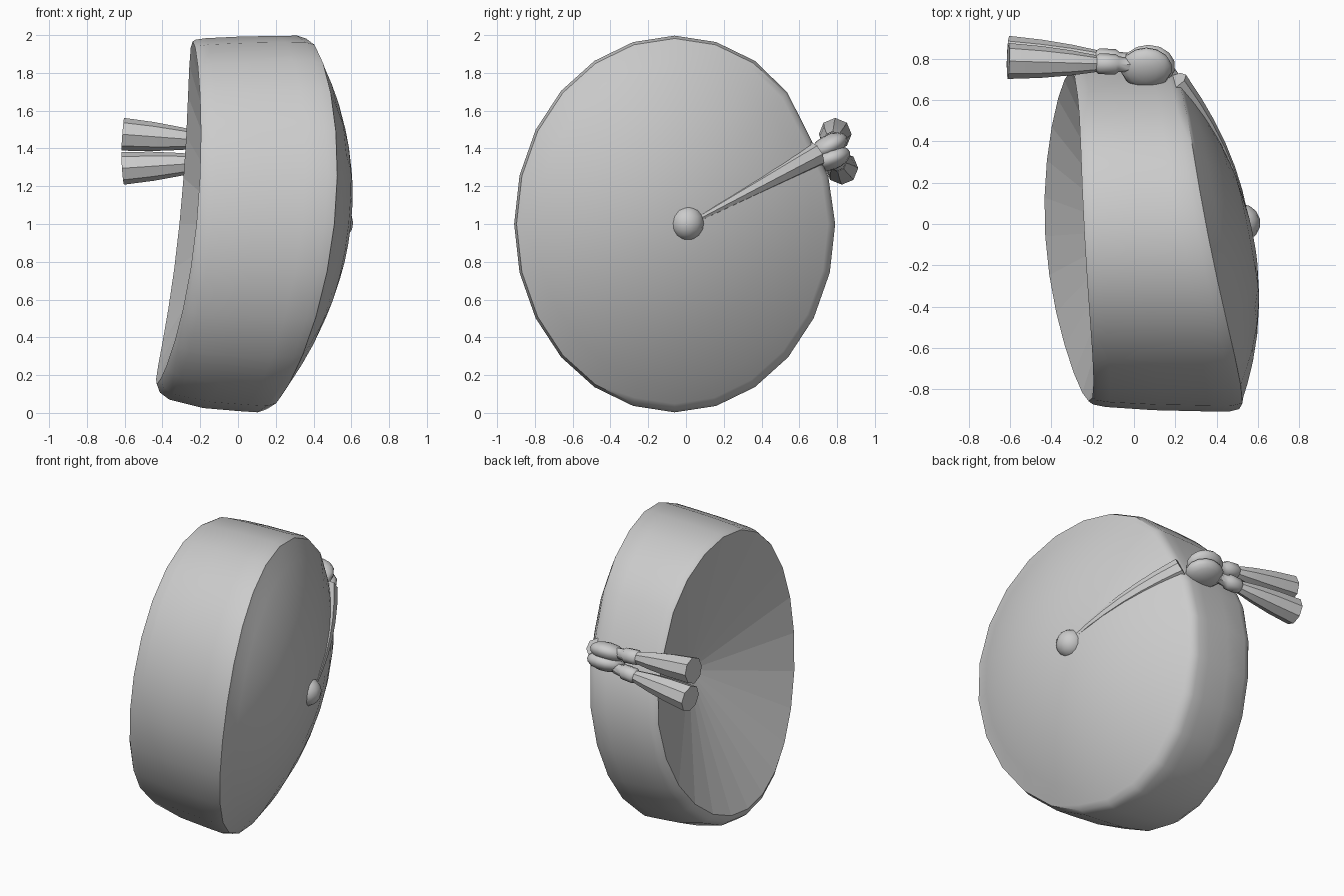
import bpy, bmesh, math
from mathutils import Vector, Matrix

if "Cube" in bpy.data.objects:
    bpy.data.objects.remove(bpy.data.objects["Cube"])

N = 24
CY, CZ, RY, RZ = -0.06, 1.0, 0.85, 0.997


def finish(name, bm, angle=40, flat=()):
    bmesh.ops.recalc_face_normals(bm, faces=bm.faces[:])
    me = bpy.data.meshes.new(name)
    bm.to_mesh(me)
    bm.free()
    ob = bpy.data.objects.new(name, me)
    bpy.context.collection.objects.link(ob)
    bpy.ops.object.select_all(action='DESELECT')
    ob.select_set(True)
    bpy.context.view_layer.objects.active = ob
    bpy.ops.object.shade_smooth_by_angle(angle=math.radians(angle))
    for i in flat:
        me.polygons[i].use_smooth = False
    return ob


def skin(bm, rings):
    for a, b in zip(rings, rings[1:]):
        for i in range(len(a)):
            j = (i + 1) % len(a)
            bm.faces.new((a[i], a[j], b[j], b[i]))


# tilted front and back edges of the body, as functions of the angle round it
def front_x(a):
    return 0.27 - 0.165 * math.cos(a) + 0.105 * math.sin(a) - 0.0 + 0.045 * math.cos(2 * a)


def back_x(a):
    return -0.30 - 0.045 * math.cos(a) + 0.095 * math.sin(a) + 0.035 * math.cos(2 * a)


def back_scale(a):
    return 0.925 + 0.06 * math.sin(a) + 0.015 * math.cos(2 * a)


def dome_x(a, s):
    return (0.27 + 0.02 + s * (-0.165 * math.cos(a) + 0.105 * math.sin(a))
            + s * s * 0.045 * math.cos(2 * a) + 0.28 * (1 - s * s))


def dome_at(y, z):
    u, v = (y - CY) / RY, (z - CZ) / RZ
    return dome_x(math.atan2(v, u), math.hypot(u, v))


# body: side wall, domed front and hollow cone back
bm = bmesh.new()


def ring(xf, sf):
    vs = []
    for i in range(N):
        a = 2 * math.pi * i / N
        pinch = 0.04 if i == 2 else 0.01 if i in (1, 3) else 0  # dent under the knot
        s = sf(a) - pinch * min(1, sf(a) ** 4)
        vs.append(bm.verts.new((xf(a), CY + RY * s * math.cos(a), CZ + RZ * s * math.sin(a))))
    return vs


def wall(t, k):
    return ring(lambda a: back_x(a) + t * (front_x(a) - back_x(a)),
                lambda a: back_scale(a) + k * (1 - back_scale(a)))


rings = [wall(0, 0), wall(0.03, 0.3), wall(0.12, 0.55), wall(0.45, 0.85), wall(0.8, 0.96), wall(0.97, 1)]
rings.append(ring(lambda a: front_x(a) + 0.03, lambda a: 0.985))
for s in (0.955, 0.86, 0.74, 0.58, 0.4, 0.2):
    rings.append(ring(lambda a: dome_x(a, s), lambda a: s))
tip = bm.verts.new((dome_x(0, 0), CY, CZ))
hollow = bm.verts.new((0.0, -0.03, 1.0))
for i in range(N):
    bm.faces.new((rings[0][(i + 1) % N], rings[0][i], hollow))
skin(bm, rings)
for i in range(N):
    bm.faces.new((rings[-1][i], rings[-1][(i + 1) % N], tip))
finish("body", bm, 40, range(N))


# capped tube through points with given radii
def tube(name, pts, radii, sides=8, angle=40):
    bm = bmesh.new()
    pts = [Vector(p) for p in pts]
    q = (pts[-1] - pts[0]).to_track_quat('Z', 'Y')
    rs = []
    for p, r in zip(pts, radii):
        rs.append([bm.verts.new(p + q @ Vector((r * math.cos(2 * math.pi * k / sides),
                                                r * math.sin(2 * math.pi * k / sides), 0)))
                   for k in range(sides)])
    skin(bm, rs)
    bm.faces.new(rs[0])
    bm.faces.new(rs[-1])
    return finish(name, bm, angle)


# tapered fold from the button to the knot
fold = []
for k in range(7):
    t = k / 6
    y, z, r = 0.05 + 0.64 * t, 1.02 + 0.35 * t, 0.015 + 0.055 * t
    fold.append(((dome_at(y, z) - 0.65 * r, y, z), r))
tube("fold", [f[0] for f in fold], [f[1] for f in fold])


def ball(name, loc, scale, tilt=0, seg=14):
    bm = bmesh.new()
    bmesh.ops.create_uvsphere(bm, u_segments=seg, v_segments=8, radius=1)
    m = (Matrix.Translation(loc) @ Matrix.Rotation(tilt, 4, 'X')
         @ Matrix.Diagonal((*scale, 1)))
    bmesh.ops.transform(bm, matrix=m, verts=bm.verts[:])
    finish(name, bm, 60)


# centre button and two-lobed knot
ball("button", (0.52, 0.005, 1.005), (0.092, 0.092, 0.092))
ball("knot_lower", (0.07, 0.765, 1.345), (0.13, 0.11, 0.06), 0.35)
ball("knot_upper", (0.06, 0.755, 1.41), (0.125, 0.11, 0.06), 0.5)

# two cord stubs with flared tassels
for tag, y0, z0, y1, z1 in (("upper", 0.77, 1.425, 0.79, 1.475), ("lower", 0.79, 1.34, 0.825, 1.295)):
    def at(x):
        t = (0.05 - x) / 0.66
        return (x, y0 + (y1 - y0) * t, z0 + (z1 - z0) * t)
    xs = (-0.02, -0.075, -0.09, -0.17, -0.185)
    tube("cord_" + tag, [at(x) for x in xs], (0.035, 0.038, 0.05, 0.05, 0.038))
    xs = (-0.17, -0.19, -0.3, -0.45, -0.61)
    tube("tassel_" + tag, [at(x) for x in xs], (0.035, 0.042, 0.06, 0.077, 0.087))
